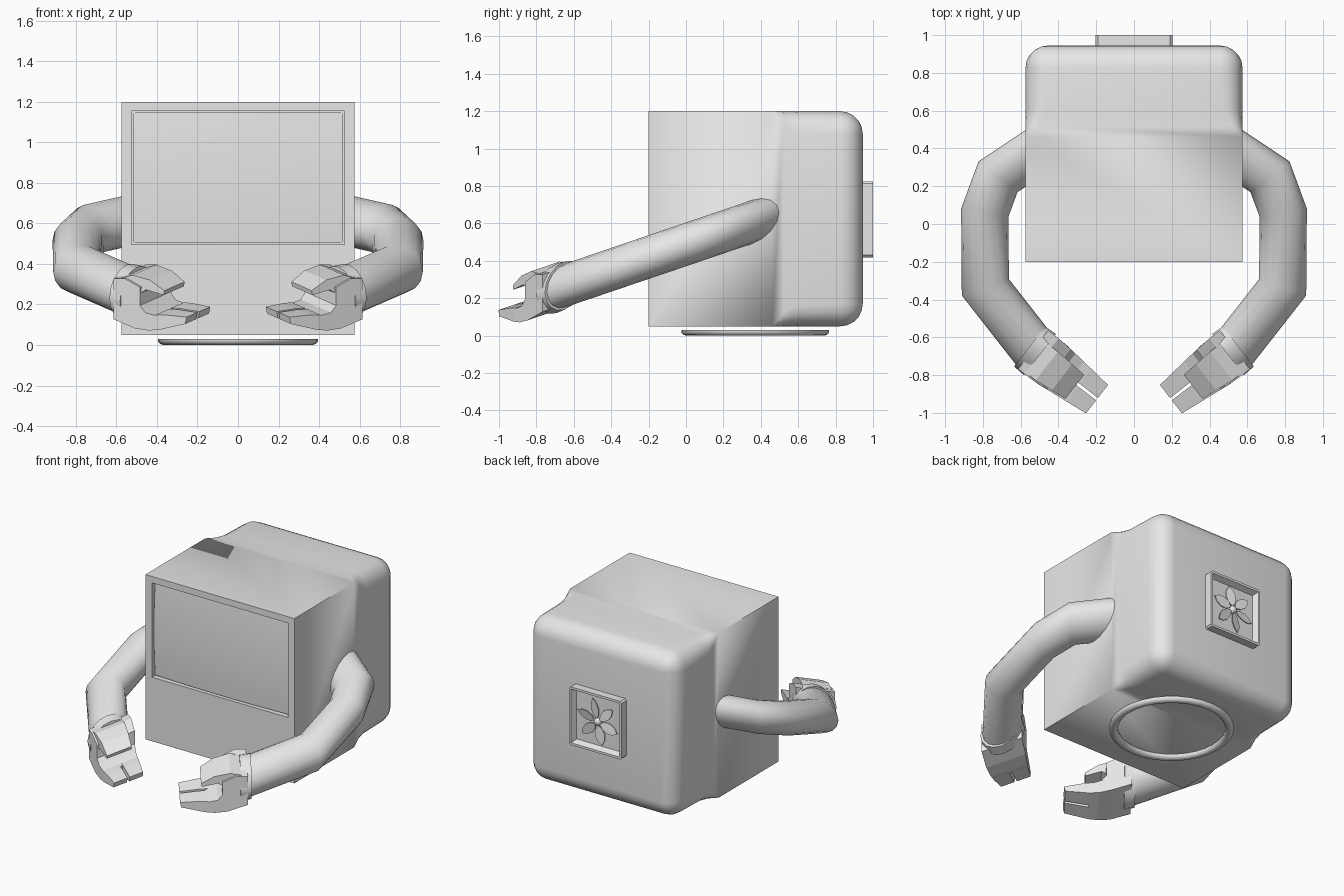
import bpy, bmesh, math
from mathutils import Vector

if "Cube" in bpy.data.objects:
    bpy.data.objects.remove(bpy.data.objects["Cube"])

grey = bpy.data.materials.new("plain_grey")
grey.diffuse_color = (0.8, 0.8, 0.8, 1)
grey.use_nodes = True
grey.node_tree.nodes["Principled BSDF"].inputs["Base Color"].default_value = grey.diffuse_color


def make(name, verts, faces, angle=None, recalc=True):
    bm = bmesh.new()
    vs = [bm.verts.new(v) for v in verts]
    for f in faces:
        bm.faces.new([vs[i] for i in f])
    bmesh.ops.remove_doubles(bm, verts=bm.verts, dist=0.0002)
    if recalc:
        bmesh.ops.recalc_face_normals(bm, faces=bm.faces)
    me = bpy.data.meshes.new(name)
    bm.to_mesh(me)
    bm.free()
    me.materials.append(grey)
    ob = bpy.data.objects.new(name, me)
    bpy.context.collection.objects.link(ob)
    if angle:
        bpy.ops.object.select_all(action='DESELECT')
        ob.select_set(True)
        bpy.context.view_layer.objects.active = ob
        bpy.ops.object.shade_smooth_by_angle(angle=math.radians(angle))
    return ob


def loft(name, loops, angle=None, ring=False):
    """Skin equal loops; cap the ends, or join last to first if ring."""
    n, m = len(loops[0]), len(loops)
    faces = []
    for k in range(m if ring else m - 1):
        a, b = k * n, (k + 1) % m * n
        for i in range(n):
            j = (i + 1) % n
            faces.append((a + i, a + j, b + j, b + i))
    if not ring:
        faces += [tuple(range(n)), tuple(range((m - 1) * n, m * n))]
    return make(name, [p for l in loops for p in l], faces, angle)


def rect(y, hx, z0, z1, r, seg=4):
    """Rounded rectangle facing along y."""
    pts = []
    for q, (sx, zc) in enumerate([(1, z1 - r), (-1, z1 - r), (-1, z0 + r), (1, z0 + r)]):
        for i in range(seg + 1):
            a = math.pi / 2 * (q + i / seg)
            pts.append((sx * (hx - r) + r * math.cos(a), y, zc + r * math.sin(a)))
    return pts


# Casing: sharp front with screen recess, rounded rear
HX, Z0, Z1, R = 0.575, 0.05, 1.2, 0.12
SX, S0, S1 = 0.525, 0.497, 1.155
loops = [rect(-0.165, SX, S0, S1, 0), rect(-0.2, SX, S0, S1, 0)]
for y, r in [(-0.2, 0), (0.46, 0), (0.52, 0.07), (0.6, 0.11)]:
    loops.append(rect(y, HX, Z0, Z1, r))
for i in range(6):
    a = math.pi / 2 * i / 5
    d = R * (1 - math.cos(a))
    loops.append(rect(0.945 - R + R * math.sin(a), HX - d, Z0 + d, Z1 - d, R - d))
loft("casing", loops, 40)

# Bulging screen
N = 12
verts, faces = [], []
for j in range(N + 1):
    for i in range(N + 1):
        u, v = 2 * i / N - 1, 2 * j / N - 1
        verts.append((u * (SX - 0.006), -0.172 - 0.026 * (1 - 0.5 * u * u - 0.5 * v * v),
                      (S0 + S1) / 2 + v * ((S1 - S0) / 2 - 0.006)))
for j in range(N):
    for i in range(N):
        a = j * (N + 1) + i
        faces.append((a, a + 1, a + N + 2, a + N + 1))
make("screen", verts, faces, 40, recalc=False)

# Base ring under the casing
prof = [(0.395, 0.03), (0.395, 0.016), (0.382, 0.004), (0.367, 0),
        (0.352, 0.004), (0.34, 0.016), (0.34, 0.03)]
loft("base_ring", [[(r * math.cos(t * math.pi / 16), 0.37 + r * math.sin(t * math.pi / 16), z)
                    for t in range(32)] for r, z in prof], 50, ring=True)

# Fan housing, blades and hub on the back
FZ = 0.622
loft("fan_frame", [rect(y, h, FZ - h, FZ + h, r, 1) for y, h, r in
                   [(0.93, 0.203, 0.012), (1.0, 0.203, 0.012),
                    (1.0, 0.187, 0.001), (0.962, 0.17, 0.001)]])
leaf = [(0.02, 0), (0.05, 0.025), (0.09, 0.034), (0.13, 0.024), (0.16, 0),
        (0.13, -0.024), (0.09, -0.034), (0.05, -0.025)]
for k in range(6):
    c, s = math.cos(k * math.pi / 3 + 0.3), math.sin(k * math.pi / 3 + 0.3)
    loft(f"fan_blade_{k + 1}", [[(p * c - q * s, y + q * 0.2, FZ + p * s + q * c)
                                 for p, q in leaf] for y in (0.973, 0.979)])
loft("fan_hub", [[(r * math.cos(t * math.pi / 6), y, FZ + r * math.sin(t * math.pi / 6))
                  for t in range(12)]
                 for y, r in [(0.96, 0.026), (0.98, 0.026), (0.99, 0.018), (0.994, 0.006)]], 50)

# Arms and hands lie in a plane that slopes down to the front
WRIST = Vector((0.525, -0.67))
FWD, OUT = Vector((-0.79, -0.613)), Vector((0.613, -0.79))


def place(side, p, v):
    return (side * p.x, p.y, 0.488 + 0.34 * p.y + v)


def oval(side, c, across, w, h, n=16):
    return [place(side, c + across * (w * math.cos(2 * math.pi * i / n)),
                  h * math.sin(2 * math.pi * i / n)) for i in range(n)]


def hand_part(name, side, profile, s0, s1):
    """Side profile (forward, up) spread between two lateral limits, tapering forward."""
    loops = []
    for s in (s0, s1):
        loops.append([place(side, WRIST + FWD * u + OUT * (s * (1 - 0.26 * max(0, u - 0.1) / 0.31)), v)
                      for u, v in profile])
    loft(name, loops)


path = [Vector(p) for p in [(0.45, 0.43), (0.72, 0.25), (0.79, 0.06), (0.787, -0.335)]] + [WRIST]
palm = [(-0.01, -0.1), (0.12, -0.118), (0.2, -0.115), (0.26, -0.1), (0.26, -0.035),
        (0.18, -0.03), (0.15, 0), (0.15, 0.09), (0.06, 0.115), (-0.01, 0.1)]
thumb = [(0.03, 0.03), (0.15, 0.06), (0.18, 0.08), (0.28, 0.072), (0.285, 0.095),
         (0.2, 0.132), (0.1, 0.138), (0.03, 0.11)]
finger = [(0.24, -0.106), (0.27, -0.097), (0.41, -0.045), (0.418, -0.01), (0.3, -0.02), (0.24, -0.03)]
for side, label in ((1, "right"), (-1, "left")):
    # Bent tube with mitred joints
    loops = []
    for i, p in enumerate(path):
        d0 = (p - path[i - 1]).normalized() if i else (path[1] - p).normalized()
        d1 = (path[i + 1] - p).normalized() if i < len(path) - 1 else FWD
        t = (d0 + d1).normalized()
        loops.append(oval(side, p, Vector((-t.y, t.x)), 0.125 / max(t.dot(d0), 0.8), 0.117))
    loft(f"{label}_arm", loops, 45)
    # Wrist cuff
    loft(f"{label}_cuff", [oval(side, WRIST + FWD * u, OUT, r, r - 0.006) for u, r in
                           [(-0.035, 0.12), (-0.035, 0.134), (0.035, 0.138), (0.035, 0.11)]], 40)
    # Claw hand
    hand_part(f"{label}_palm", side, palm, -0.128, 0.132)
    hand_part(f"{label}_thumb", side, thumb, -0.07, 0.122)
    hand_part(f"{label}_inner_finger", side, finger, -0.128, -0.008)
    hand_part(f"{label}_outer_finger", side, finger, 0.012, 0.132)
